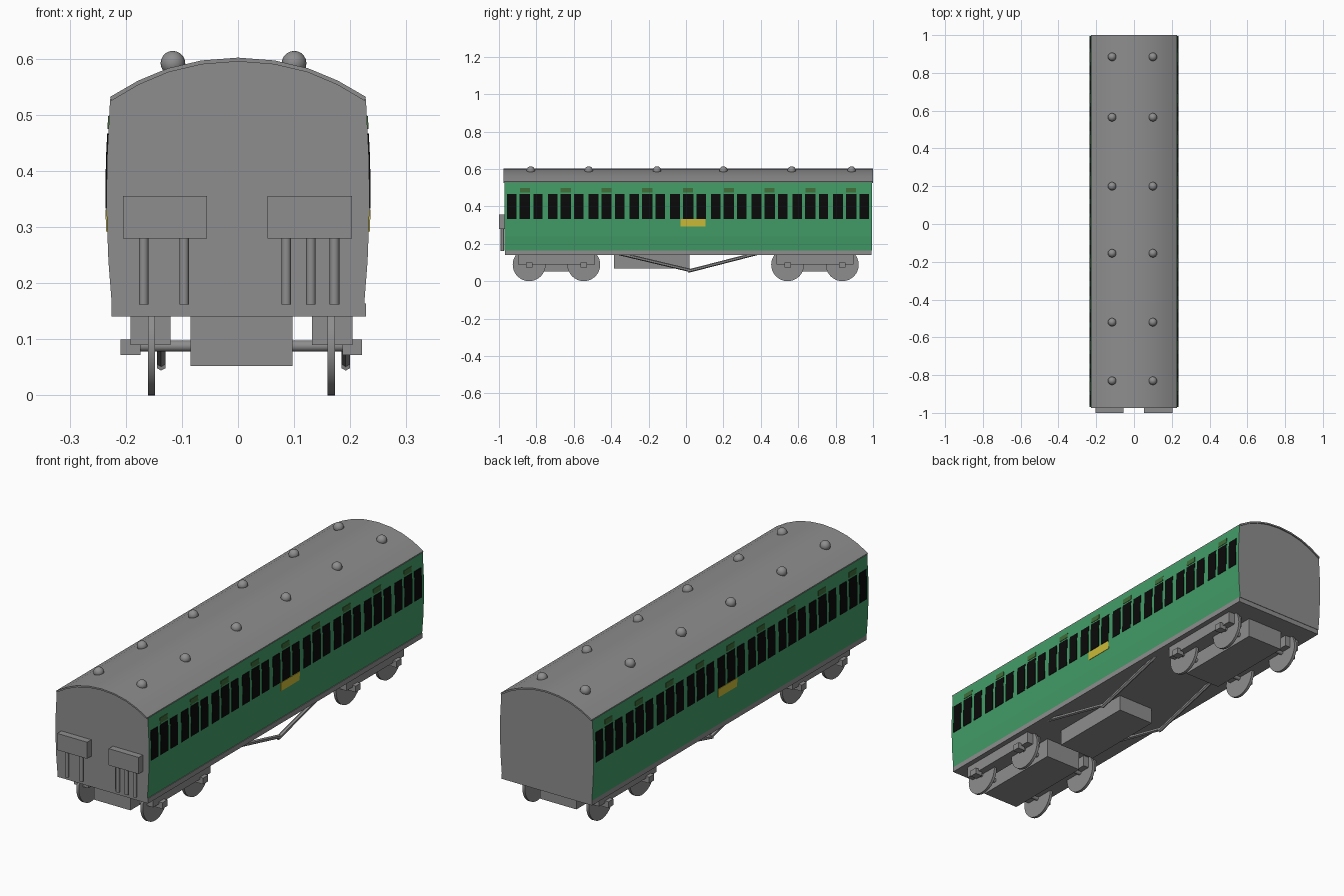
import bpy, bmesh, math
from mathutils import Vector

if "Cube" in bpy.data.objects:
    bpy.data.objects.remove(bpy.data.objects["Cube"])


def material(name, rgb):
    m = bpy.data.materials.new(name)
    m.diffuse_color = (*rgb, 1)
    m.use_nodes = True
    m.node_tree.nodes["Principled BSDF"].inputs["Base Color"].default_value = m.diffuse_color
    return m


GREY = material("grey", (0.27, 0.27, 0.27))
GREEN = material("green", (0.055, 0.33, 0.135))
BLACK = material("window_black", (0.003, 0.003, 0.003))
OLIVE = material("vent_olive", (0.05, 0.15, 0.04))
YELLOW = material("yellow", (0.60, 0.50, 0.04))


def finish(name, bm, mats, smooth=None):
    bmesh.ops.recalc_face_normals(bm, faces=bm.faces)
    me = bpy.data.meshes.new(name)
    bm.to_mesh(me)
    bm.free()
    for m in mats:
        me.materials.append(m)
    ob = bpy.data.objects.new(name, me)
    bpy.context.collection.objects.link(ob)
    if smooth:
        bpy.context.view_layer.objects.active = ob
        ob.select_set(True)
        bpy.ops.object.shade_smooth_by_angle(angle=math.radians(smooth))
        ob.select_set(False)
    return ob


def box(name, x0, x1, y0, y1, z0, z1, mat=GREY):
    bm = bmesh.new()
    bmesh.ops.create_cube(bm, size=1)
    for v in bm.verts:
        v.co = ((x0 + x1) / 2 + v.co.x * (x1 - x0),
                (y0 + y1) / 2 + v.co.y * (y1 - y0),
                (z0 + z1) / 2 + v.co.z * (z1 - z0))
    return finish(name, bm, [mat])


def rod(name, a, b, r, segs=12, mat=GREY):
    a, b = Vector(a), Vector(b)
    bm = bmesh.new()
    bmesh.ops.create_cone(bm, cap_ends=True, segments=segs, radius1=r, radius2=r, depth=(b - a).length)
    q = Vector((0, 0, 1)).rotation_difference(b - a)
    for v in bm.verts:
        v.co = q @ v.co + (a + b) / 2
    return finish(name, bm, [mat], 40 if segs > 6 else None)


def extrude_y(name, pts, y0, y1, mats, smooth=None, rule=None):
    bm = bmesh.new()
    f = bm.faces.new([bm.verts.new((x, y0, z)) for x, z in pts])
    r = bmesh.ops.extrude_face_region(bm, geom=[f])
    for v in r["geom"]:
        if isinstance(v, bmesh.types.BMVert):
            v.co.y = y1
    bmesh.ops.recalc_face_normals(bm, faces=bm.faces)
    if rule:
        for f in bm.faces:
            f.material_index = rule(f)
    return finish(name, bm, mats, smooth)


# Body shell: curved sides under an arched roof line
SIDE = [(0.225, 0.163), (0.231, 0.24), (0.2345, 0.335), (0.2335, 0.42), (0.228, 0.528)]
ARCH = [(0.228, 0.532), (0.178, 0.561), (0.125, 0.583), (0.065, 0.597), (0, 0.602)]
half = SIDE + [(x, z - 0.004) for x, z in ARCH[1:]]
profile = half + [(-x, z) for x, z in half[-2::-1]]
extrude_y("coach_body", profile, -0.97, 0.995, [GREY, GREEN], None,
          lambda f: 1 if abs(f.normal.x) > 0.9 else 0)

# Thin arched roof sheet
upper = ARCH + [(-x, z) for x, z in ARCH[-2::-1]]
lower = [(x * 0.99, z - 0.007) for x, z in reversed(upper)]
extrude_y("roof", upper + lower, -0.975, 1.0, [GREY], 25)

# Underframe
box("underframe", -0.225, 0.228, -0.968, 0.993, 0.141, 0.164)


def side_x(z):
    for (xa, za), (xb, zb) in zip(SIDE, SIDE[1:]):
        if z <= zb:
            return xa + (xb - xa) * (z - za) / (zb - za)
    return SIDE[-1][0]


def side_plates(name, rects, mat, lift=0.002):
    # Thin plates that follow the curve of both sides
    for side, label in ((1, "right"), (-1, "left")):
        bm = bmesh.new()
        for y0, y1, z0, z1 in rects:
            zs = [z0] + [z for _, z in SIDE if z0 < z < z1] + [z1]
            loop = [(side_x(z) + lift, z) for z in zs] + [(side_x(z) - 0.002, z) for z in reversed(zs)]
            a = [bm.verts.new((side * x, y0, z)) for x, z in loop]
            b = [bm.verts.new((side * x, y1, z)) for x, z in loop]
            n = len(loop)
            bm.faces.new(a)
            bm.faces.new(b)
            for i in range(n):
                j = (i + 1) % n
                bm.faces.new((a[i], a[j], b[j], b[i]))
        finish(f"{name}_{label}", bm, [mat])


# Nine compartments: three windows and a door vent each, per side
centres = [-0.861 + 0.218 * i for i in range(9)]
side_plates("windows", [(c + o - w, c + o + w, 0.333, 0.467) for c in centres
                        for o, w in ((-0.070, 0.026), (0, 0.028), (0.070, 0.025))], BLACK)
side_plates("door_vents", [(c - 0.027, c + 0.027, 0.475, 0.498) for c in centres], OLIVE)
side_plates("side_panel", [(-0.03, 0.105, 0.292, 0.331)], YELLOW)

# Roof ventilator domes
for y in (-0.83, -0.52, -0.155, 0.2, 0.565, 0.885):
    for x in (-0.116, 0.10):
        bm = bmesh.new()
        bmesh.ops.create_uvsphere(bm, u_segments=16, v_segments=10, radius=0.022)
        bmesh.ops.translate(bm, verts=bm.verts, vec=(x, y, 0.592))
        finish("roof_vent", bm, [GREY], 40)

# Front end equipment boxes with conduits
box("end_box_left", -0.205, -0.055, -1.0, -0.968, 0.28, 0.355)
box("end_box_right", 0.053, 0.203, -1.0, -0.968, 0.28, 0.355)
for x in (-0.168, -0.096, 0.086, 0.13, 0.172):
    rod("conduit", (x, -0.982, 0.162), (x, -0.982, 0.285), 0.0085)

# Bogies
CX = 0.006
for yc, label in ((-0.6925, "front"), (0.6895, "rear")):
    box(f"{label}_bogie_block", -0.085, 0.097, yc - 0.215, yc + 0.215, 0.052, 0.142)
    for s in (-1, 1):
        a, b = sorted((CX + s * 0.126, CX + s * 0.198))
        box(f"{label}_bogie_side_frame", a, b, yc - 0.205, yc + 0.205, 0.09, 0.142)
    for dy in (-0.146, 0.146):
        y = yc + dy
        rod(f"{label}_axle", (CX - 0.19, y, 0.088), (CX + 0.19, y, 0.088), 0.01)
        for s in (-1, 1):
            x = CX + s * 0.160
            rod(f"{label}_wheel", (x - 0.0065, y, 0.088), (x + 0.0065, y, 0.088), 0.088, 32)
            a, b = sorted((CX + s * 0.180, CX + s * 0.215))
            box(f"{label}_axle_box", a, b, y - 0.018, y + 0.018, 0.072, 0.1)

# Underfloor equipment box and truss rods
box("equipment_box", -0.085, 0.097, -0.385, 0.02, 0.068, 0.145)
for x in (-0.137, 0.192):
    rod("truss_rod_front", (x, -0.36, 0.148), (x, 0.02, 0.058), 0.009, 6)
    rod("truss_rod_rear", (x, 0.01, 0.053), (x, 0.38, 0.148), 0.009, 6)
